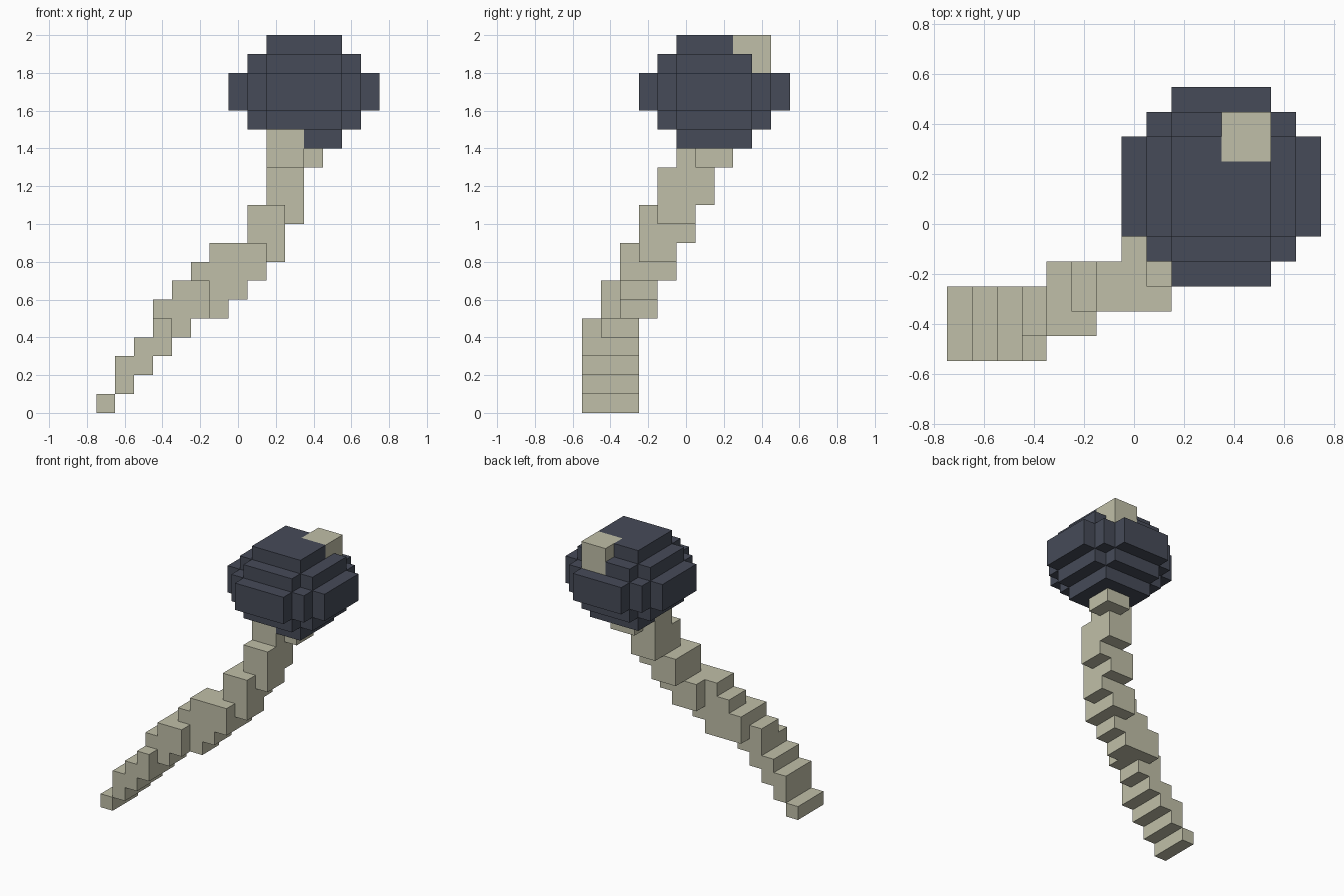
import bpy
import bmesh
import math
from mathutils import Vector

if "Cube" in bpy.data.objects:
    bpy.data.objects.remove(bpy.data.objects["Cube"], do_unlink=True)

UNIT = 0.1
ORIGIN = Vector((-0.75, -0.55, 0.0))


def material(name, rgb):
    mat = bpy.data.materials.new(name)
    mat.use_nodes = True
    mat.diffuse_color = (*rgb, 1)
    mat.node_tree.nodes["Principled BSDF"].inputs["Base Color"].default_value = (*rgb, 1)
    return mat


def fill(boxes):
    """Grid cells covered by boxes given as x, y, z ranges."""
    return {(x, y, z) for x0, x1, y0, y1, z0, z1 in boxes
            for x in range(x0, x1) for y in range(y0, y1) for z in range(z0, z1)}


def build(name, cells, solid, mat):
    """Outer skin of the cells, with flat areas merged."""
    bm = bmesh.new()
    for cell in cells:
        centre = Vector(cell) + Vector((0.5, 0.5, 0.5))
        for axis in range(3):
            for sign in (-1, 1):
                n = Vector((0, 0, 0))
                n[axis] = sign
                if tuple(int(c + d) for c, d in zip(cell, n)) in solid:
                    continue
                u = Vector((0, 0, 0))
                u[(axis + 1) % 3] = 0.5
                v = n.cross(u)
                corners = [centre + n * 0.5 + a * u + b * v
                           for a, b in ((-1, -1), (1, -1), (1, 1), (-1, 1))]
                bm.faces.new([bm.verts.new(ORIGIN + p * UNIT) for p in corners])
    bmesh.ops.remove_doubles(bm, verts=bm.verts, dist=0.001)
    bmesh.ops.dissolve_limit(bm, angle_limit=math.radians(1),
                             verts=bm.verts, edges=bm.edges)
    mesh = bpy.data.meshes.new(name)
    bm.to_mesh(mesh)
    bm.free()
    mesh.materials.append(mat)
    obj = bpy.data.objects.new(name, mesh)
    bpy.context.collection.objects.link(obj)


wood = material("pale wood", (0.527, 0.521, 0.392))
leaves = material("dark slate leaves", (0.061, 0.070, 0.098))

# Leaning trunk: stepped blocks from the foot up into the canopy
trunk = fill([
    (0, 1, 0, 3, 0, 1),
    (1, 2, 0, 3, 1, 3),
    (2, 3, 0, 3, 2, 4),
    (3, 4, 0, 3, 3, 5),
    (3, 5, 1, 3, 4, 6),
    (4, 6, 1, 4, 5, 7),
    (5, 7, 2, 4, 5, 8),
    (6, 8, 2, 4, 6, 9),
    (7, 9, 2, 5, 7, 9),
    (8, 10, 3, 5, 8, 11),
    (8, 10, 4, 6, 9, 11),
    (9, 11, 4, 6, 10, 13),
    (9, 11, 5, 7, 11, 15),
    (10, 12, 6, 8, 13, 15),
])

# Branch tip breaking through the canopy
tip = fill([(11, 13, 8, 10, 18, 20)])

# Rounded canopy: overlapping blocks about one centre, as half sizes
cx, cy, cz = 11, 7, 17
halves = [(2, 2, 3), (3, 2, 2), (2, 3, 2), (4, 2, 1), (2, 4, 1), (3, 3, 1)]
canopy = fill([(cx - a, cx + a, cy - b, cy + b, cz - c, cz + c)
               for a, b, c in halves]) - trunk - tip

solid = trunk | tip | canopy
build("trunk", trunk, solid, wood)
build("branch_tip", tip, solid, wood)
build("canopy", canopy, solid, leaves)
